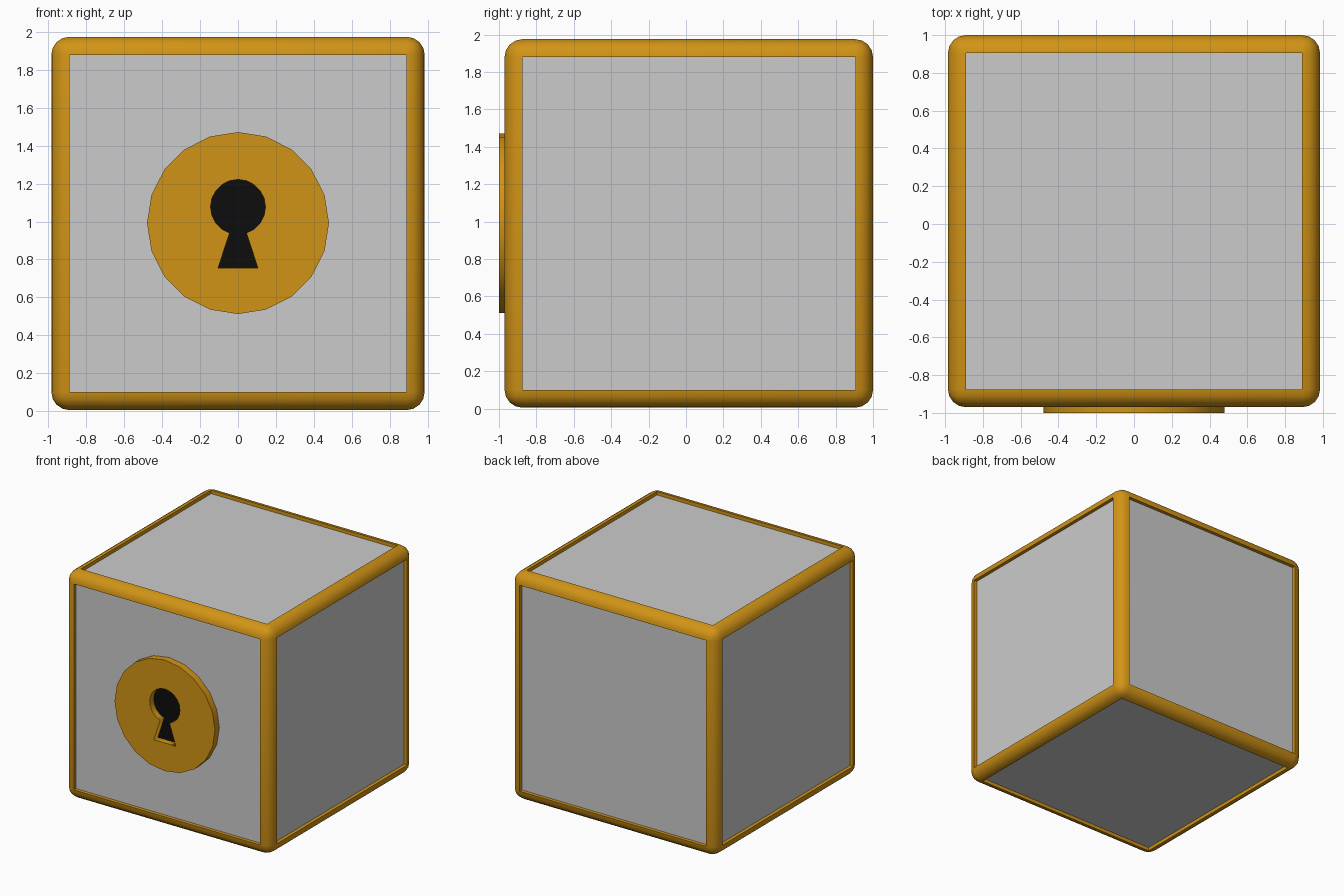
import bpy, bmesh
from math import radians, cos, sin, pi

if "Cube" in bpy.data.objects:
    bpy.data.objects.remove(bpy.data.objects["Cube"])

SIZE, BEVEL, RECESS = 1.97, 0.095, 0.03
CENTRE = (0, 0.015, 0.99)


def material(name, color):
    m = bpy.data.materials.new(name)
    m.diffuse_color = (*color, 1)
    m.use_nodes = True
    m.node_tree.nodes["Principled BSDF"].inputs["Base Color"].default_value = m.diffuse_color
    return m


gold = material("gold", (0.64, 0.295, 0.008))
black = material("black", (0.004, 0.004, 0.004))


def add_object(name, bm, mat=None):
    me = bpy.data.meshes.new(name)
    bm.to_mesh(me)
    bm.free()
    ob = bpy.data.objects.new(name, me)
    ob.location = CENTRE
    bpy.context.collection.objects.link(ob)
    if mat:
        me.materials.append(mat)
    return ob


# Rounded cube, its six flat faces sunk inward
def recessed_cube():
    bm = bmesh.new()
    bmesh.ops.create_cube(bm, size=SIZE)
    bmesh.ops.bevel(bm, geom=bm.edges[:], offset=BEVEL, segments=4,
                    profile=0.5, affect='EDGES')
    big = [f for f in bm.faces if f.calc_area() > 1]
    caps = bmesh.ops.extrude_discrete_faces(bm, faces=big)["faces"]
    for f in caps:
        f.normal_update()
        bmesh.ops.translate(bm, verts=f.verts[:], vec=-f.normal * RECESS)
    bm.normal_update()
    return bm, caps


# Gold frame: everything but the sunk faces
bm, caps = recessed_cube()
bmesh.ops.delete(bm, geom=caps, context='FACES_ONLY')
frame = add_object("frame", bm, gold)
bpy.context.view_layer.objects.active = frame
frame.select_set(True)
bpy.ops.object.shade_smooth_by_angle(angle=radians(40))
frame.select_set(False)

# Grey panels: only the sunk faces
bm, caps = recessed_cube()
bmesh.ops.delete(bm, geom=[f for f in bm.faces if f not in set(caps)], context='FACES')
add_object("panels", bm)


# Flat outlines facing the front, filled and extruded
def outline(name, loops, y, half_depth, mat):
    cu = bpy.data.curves.new(name, 'CURVE')
    cu.dimensions = '2D'
    cu.fill_mode = 'BOTH'
    cu.extrude = half_depth
    for pts in loops:
        sp = cu.splines.new('POLY')
        sp.points.add(len(pts) - 1)
        for p, (px, pz) in zip(sp.points, pts):
            p.co = (px, pz, 0, 1)
        sp.use_cyclic_u = True
    cu.materials.append(mat)
    ob = bpy.data.objects.new(name, cu)
    ob.location = (0, y, 0)
    ob.rotation_euler = (pi / 2, 0, 0)
    bpy.context.collection.objects.link(ob)
    bpy.context.view_layer.objects.active = ob
    ob.select_set(True)
    bpy.ops.object.convert(target='MESH')
    bpy.context.object.select_set(False)


def arc(r, z, start, count):
    return [(r * cos(radians(start + 18 * i)), z + r * sin(radians(start + 18 * i)))
            for i in range(count)]


disc = arc(0.48, 0.992, 0, 20)
keyhole = arc(0.145, 1.077, -72, 19) + [(-0.105, 0.755), (0.105, 0.755)]

# Lock plate with keyhole, and the dark face behind it
outline("lock_plate", [disc, keyhole], -0.969, 0.031, gold)
outline("keyhole", [keyhole], -0.945, 0, black)
